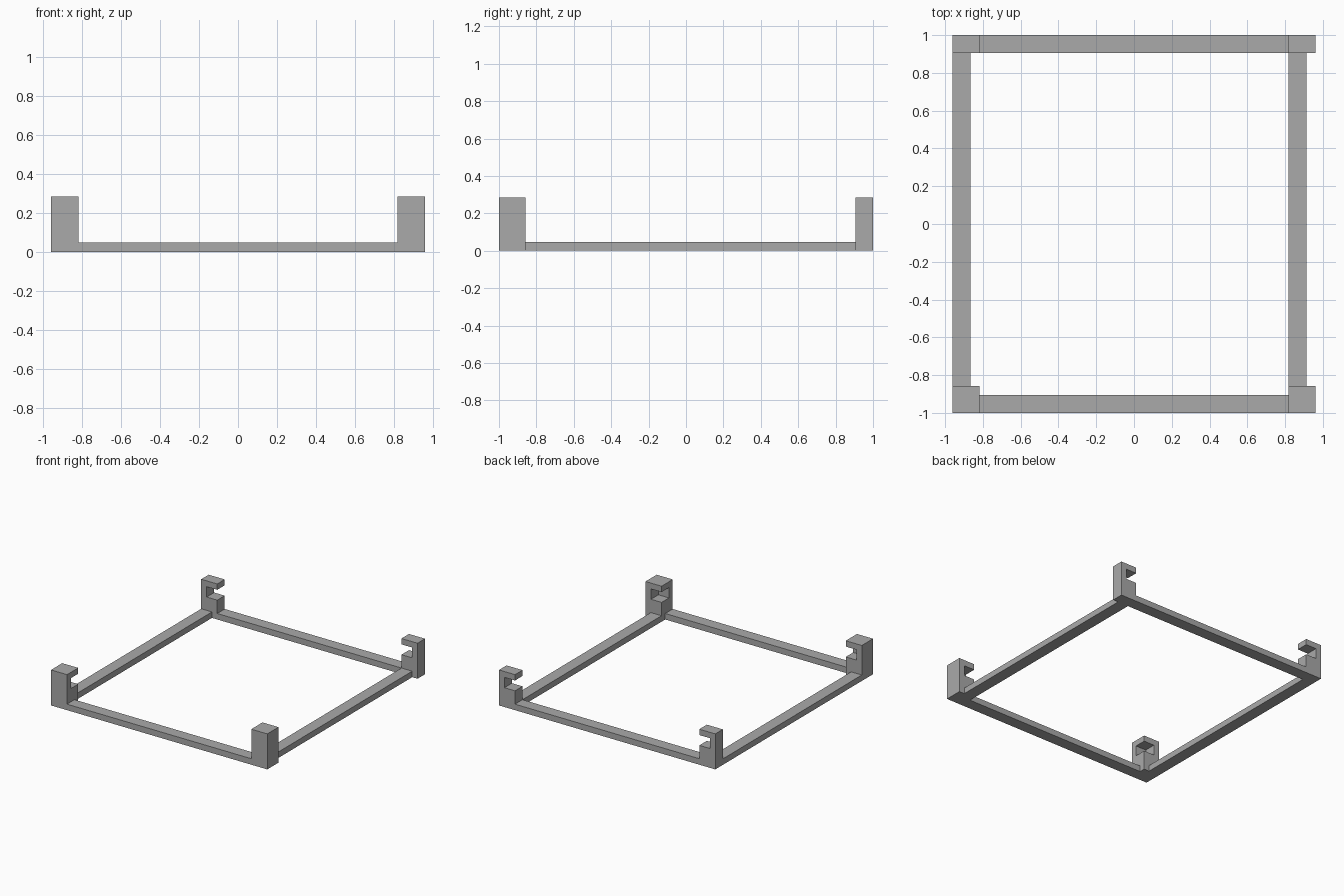
import bpy
from mathutils import Vector

cube = bpy.data.objects.get("Cube")
if cube:
    bpy.data.objects.remove(cube, do_unlink=True)

grey = bpy.data.materials.new("plain_grey")
grey.use_nodes = True
colour = (0.4, 0.4, 0.4, 1)
grey.diffuse_color = colour
grey.node_tree.nodes["Principled BSDF"].inputs["Base Color"].default_value = colour

X, Y = 0.96, 1.0          # outer half sizes
POST, RAIL = 0.142, 0.095  # post and rail widths
TOP, RAIL_TOP = 0.285, 0.048
WALL = 0.048              # wall left around a slot
SLOT_LOW, SLOT_HIGH = 0.155, 0.238


def box(name, low, high):
    """Axis-aligned box between two corners."""
    low, high = Vector(low), Vector(high)
    bpy.ops.mesh.primitive_cube_add(size=1, location=(low + high) / 2)
    obj = bpy.context.object
    obj.name = name
    obj.scale = high - low
    bpy.ops.object.transform_apply(location=True, rotation=False, scale=True)
    obj.data.materials.append(grey)
    return obj


def spanning(name, xs, ys, zs):
    """Box from x, y and z ranges given in any order."""
    return box(name, *zip(*(sorted(r) for r in (xs, ys, zs))))


def cut(obj, cutter):
    mod = obj.modifiers.new("slot", "BOOLEAN")
    mod.operation = "DIFFERENCE"
    mod.solver = "EXACT"
    mod.object = cutter
    bpy.context.view_layer.objects.active = obj
    bpy.ops.object.modifier_apply(modifier=mod.name)
    bpy.data.objects.remove(cutter, do_unlink=True)


slot_z = (SLOT_LOW, SLOT_HIGH)
for side, s in (("left", 1), ("right", -1)):
    slot_x = (s * (X - WALL), s * (X - POST - 0.1))
    post_x = (s * X, s * (X - POST))

    # Front posts: slot open to both inner sides
    front = spanning("front_post_" + side, post_x, (-Y, -Y + POST), (0, TOP))
    cut(front, spanning("slot_cutter", slot_x, (-Y + WALL, -Y + POST + 0.1), slot_z))

    # Back posts: slot open inwards and right through front to back
    back = spanning("back_post_" + side, post_x, (Y - RAIL, Y), (0, TOP))
    cut(back, spanning("slot_cutter", slot_x, (Y - RAIL - 0.1, Y + 0.1), slot_z))

# Rails between the posts; the left one is set in from the outer face
inner = X - POST
height = (0, RAIL_TOP)
spanning("front_rail", (-inner, inner), (-Y, -Y + RAIL), height)
spanning("back_rail", (-inner, inner), (Y - RAIL, Y), height)
side_y = (-Y + POST, Y - RAIL)
spanning("right_rail", (-X, -X + RAIL), side_y, height)
spanning("left_rail", (inner, inner + RAIL), side_y, height)
